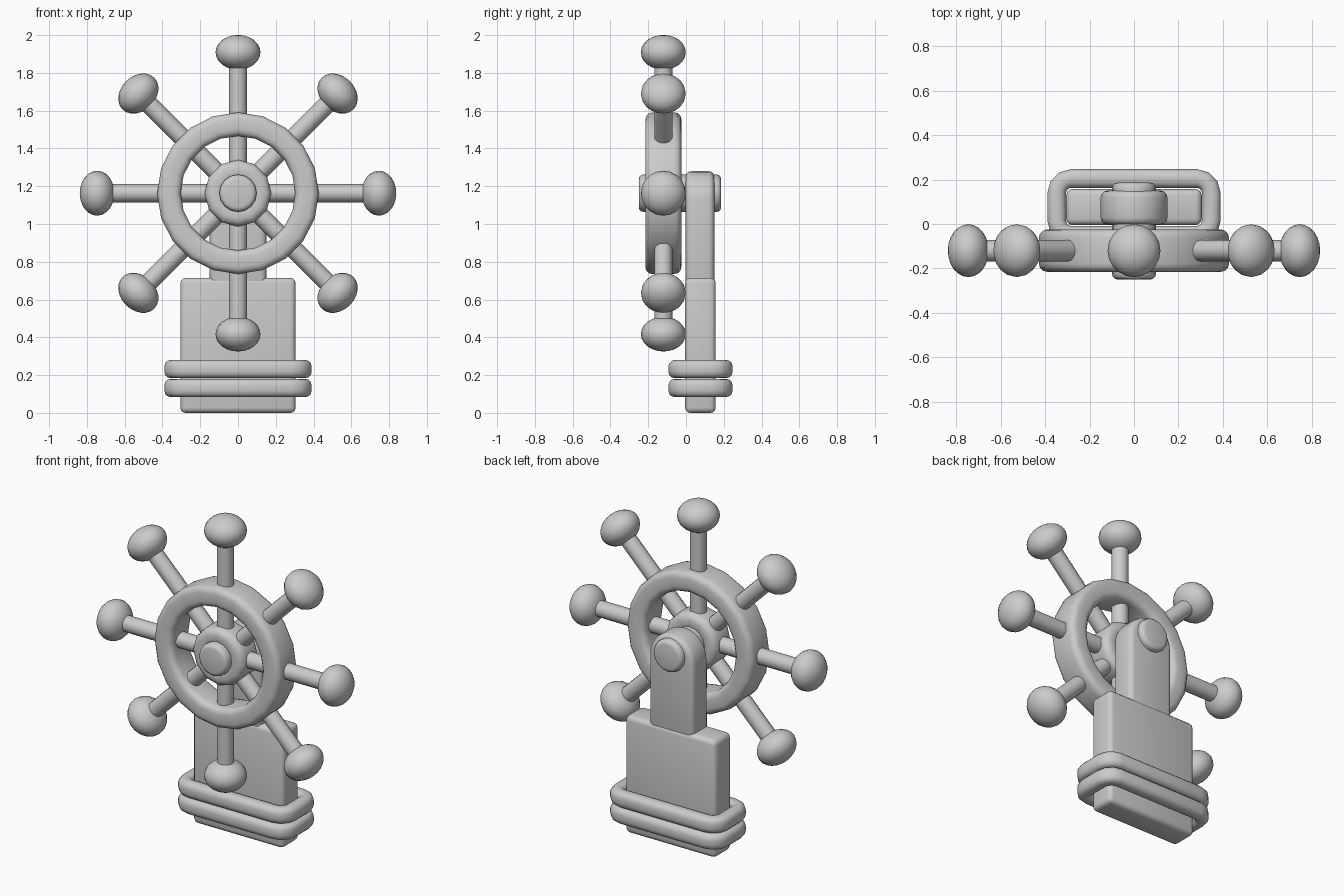
import bpy, bmesh, math
from mathutils import Matrix, Vector

if "Cube" in bpy.data.objects:
    bpy.data.objects.remove(bpy.data.objects["Cube"])

WHEEL = Vector((0, -0.12, 1.163))


def finish(bm, name, angle=40):
    bmesh.ops.recalc_face_normals(bm, faces=bm.faces)
    me = bpy.data.meshes.new(name)
    bm.to_mesh(me)
    bm.free()
    ob = bpy.data.objects.new(name, me)
    bpy.context.collection.objects.link(ob)
    bpy.ops.object.select_all(action='DESELECT')
    ob.select_set(True)
    bpy.context.view_layer.objects.active = ob
    bpy.ops.object.shade_smooth_by_angle(angle=math.radians(angle))
    return ob


def round_profile(a0, a1, b0, b1, r, n=3):
    """Closed rounded rectangle as (a, b) points."""
    pts = []
    for k, (a, b) in enumerate([(a1 - r, b1 - r), (a0 + r, b1 - r),
                                (a0 + r, b0 + r), (a1 - r, b0 + r)]):
        for i in range(n + 1):
            t = math.pi / 2 * (k + i / n)
            pts.append((a + r * math.cos(t), b + r * math.sin(t)))
    return pts


def bridge(bm, loops):
    """Skin a cyclic series of closed loops."""
    rows = [[bm.verts.new(p) for p in loop] for loop in loops]
    n = len(rows[0])
    for j, row in enumerate(rows):
        nxt = rows[(j + 1) % len(rows)]
        for i in range(n):
            k = (i + 1) % n
            bm.faces.new((row[i], row[k], nxt[k], nxt[i]))


def wheel_ring(name, r0, r1, y0, y1, bevel, sides):
    bm = bmesh.new()
    bridge(bm, [[(r * math.sin(math.tau * i / sides), y,
                  WHEEL.z + r * math.cos(math.tau * i / sides)) for i in range(sides)]
                for r, y in round_profile(r0, r1, y0, y1, bevel)])
    return finish(bm, name)


def slab(name, outline, y0, y1, bevel):
    """Extrude an x-z outline along y and round its edges."""
    bm = bmesh.new()
    f = bm.faces.new([bm.verts.new((x, y0, z)) for x, z in outline])
    ext = bmesh.ops.extrude_face_region(bm, geom=[f])
    bmesh.ops.translate(bm, vec=(0, y1 - y0, 0),
                        verts=[v for v in ext['geom'] if isinstance(v, bmesh.types.BMVert)])
    bmesh.ops.recalc_face_normals(bm, faces=bm.faces)
    sharp = [e for e in bm.edges if e.calc_face_angle(0) > math.radians(40)]
    bmesh.ops.bevel(bm, geom=sharp, offset=bevel, segments=3, profile=0.5, affect='EDGES')
    return finish(bm, name)


# Base block
slab("base_block", [(-0.305, 0.0), (0.305, 0.0), (0.305, 0.715), (-0.305, 0.715)],
     -0.005, 0.157, 0.028)

# Upright post with a rounded top
arch = [(0.15 * math.cos(math.pi * i / 12), 1.13 + 0.15 * math.sin(math.pi * i / 12))
        for i in range(13)]
slab("post", [(-0.15, 0.6), (0.15, 0.6)] + arch, -0.002, 0.15, 0.03)

# Two rounded bands around the base
for i, z in enumerate((0.132, 0.232)):
    bm = bmesh.new()
    loops = []
    for o, h in round_profile(-0.042, 0.042, -0.048, 0.048, 0.034):
        w, d = 0.348 + o, 0.128 + o
        loops.append([(x, y + 0.077, z + h)
                      for x, y in round_profile(-w, w, -d, d, 0.065 + o)])
    bridge(bm, loops)
    finish(bm, f"base_band_{i + 1}")

# Wheel rim and hub
wheel_ring("wheel_rim", 0.303, 0.428, -0.215, -0.025, 0.036, 20)
wheel_ring("wheel_hub", 0.07, 0.177, -0.205, -0.035, 0.04, 12)

# Axle with rounded ends
bm = bmesh.new()
bmesh.ops.create_cone(bm, cap_ends=True, segments=16, radius1=0.099, radius2=0.099,
                      depth=0.436, matrix=Matrix.Translation((0, -0.032, WHEEL.z))
                      @ Matrix.Rotation(math.pi / 2, 4, 'X'))
rims = [e for e in bm.edges if any(len(f.verts) > 4 for f in e.link_faces)]
bmesh.ops.bevel(bm, geom=rims, offset=0.025, segments=3, profile=0.5, affect='EDGES')
finish(bm, "axle")

# Eight spokes with flattened knobs
for i in range(8):
    turn = Matrix.Translation(WHEEL) @ Matrix.Rotation(math.tau * i / 8, 4, 'Y')
    bm = bmesh.new()
    bmesh.ops.create_cone(bm, cap_ends=True, segments=16, radius1=0.048, radius2=0.048,
                          depth=0.6, matrix=turn @ Matrix.Translation((0, 0, 0.42)))
    finish(bm, f"spoke_{i + 1}")
    bm = bmesh.new()
    bmesh.ops.create_uvsphere(bm, u_segments=20, v_segments=12, radius=1,
                              matrix=turn @ Matrix.Translation((0, 0, 0.746))
                              @ Matrix.Diagonal((0.119, 0.119, 0.092, 1)))
    finish(bm, f"knob_{i + 1}")
